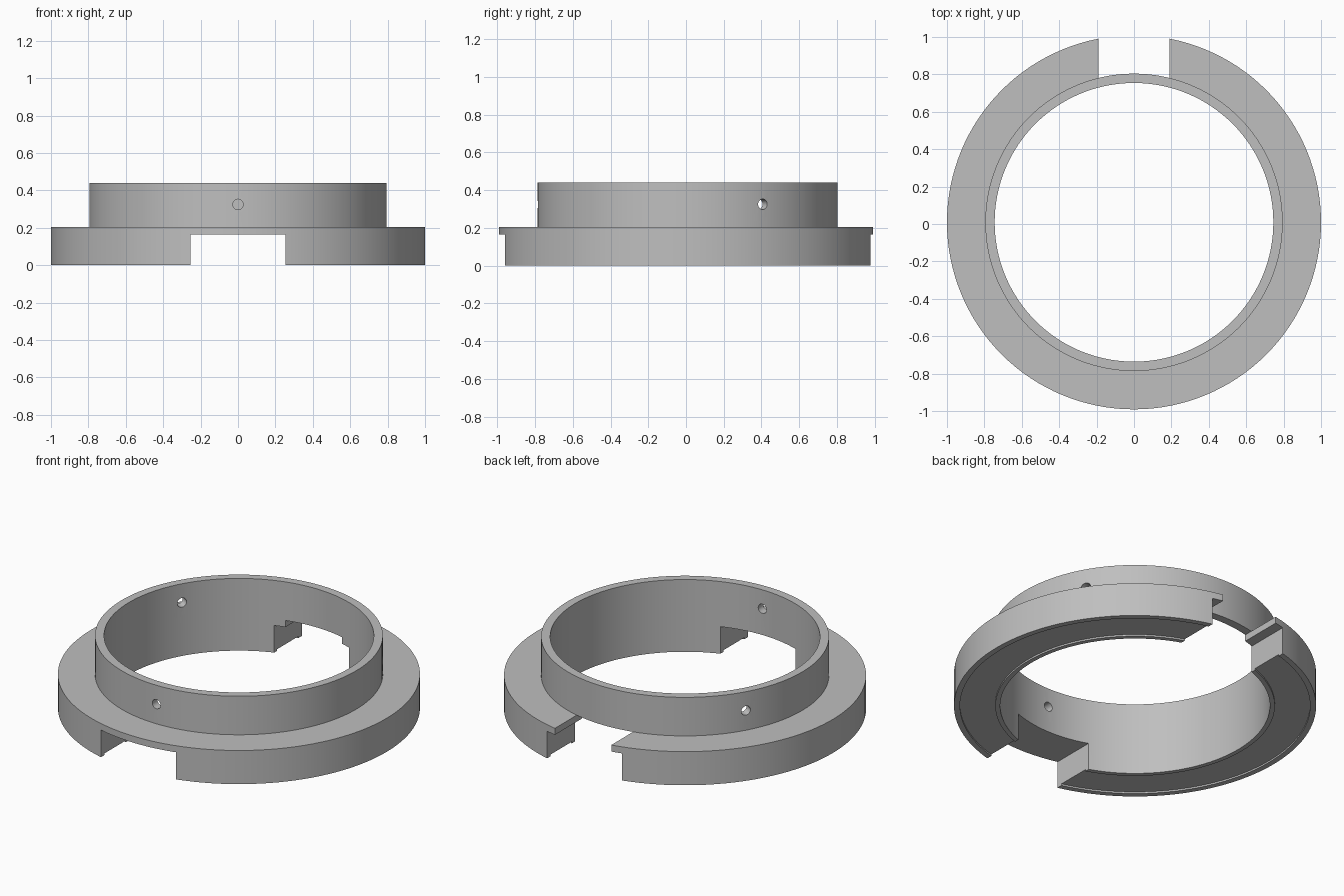
import bpy
import bmesh
import math
from mathutils import Matrix, Vector

cube = bpy.data.objects.get("Cube")
if cube:
    bpy.data.objects.remove(cube, do_unlink=True)

CENTER_Y = 0.009
SEGMENTS = 128
INNER, COLLAR, OUTER = 0.745, 0.795, 1.0
FLANGE_TOP, COLLAR_TOP, LIP_BOTTOM = 0.205, 0.44, 0.165

grey = bpy.data.materials.new("Plain grey")
grey.use_nodes = True
colour = (0.52, 0.52, 0.52, 1)
grey.diffuse_color = colour
grey.node_tree.nodes["Principled BSDF"].inputs["Base Color"].default_value = colour


def add_object(name, bm):
    bmesh.ops.recalc_face_normals(bm, faces=bm.faces)
    mesh = bpy.data.meshes.new(name)
    bm.to_mesh(mesh)
    bm.free()
    mesh.materials.append(grey)
    obj = bpy.data.objects.new(name, mesh)
    bpy.context.collection.objects.link(obj)
    return obj


def lathe(name, profile):
    """Revolve a closed (radius, z) profile around the ring axis."""
    bm = bmesh.new()
    rings = []
    for i in range(SEGMENTS):
        a = math.tau * i / SEGMENTS
        rings.append([bm.verts.new((r * math.cos(a), r * math.sin(a) + CENTER_Y, z))
                      for r, z in profile])
    n = len(profile)
    for i, ring in enumerate(rings):
        following = rings[(i + 1) % SEGMENTS]
        for j in range(n):
            k = (j + 1) % n
            bm.faces.new((ring[j], following[j], following[k], ring[k]))
    return add_object(name, bm)


def box(name, low, high):
    low, high = Vector(low), Vector(high)
    bm = bmesh.new()
    place = Matrix.Translation((low + high) / 2) @ Matrix.Diagonal((*(high - low), 1))
    bmesh.ops.create_cube(bm, size=1, matrix=place)
    return add_object(name, bm)


def pin(name, degrees):
    """Radial cylinder through the collar wall."""
    bm = bmesh.new()
    place = (Matrix.Translation((0, CENTER_Y, 0.325))
             @ Matrix.Rotation(math.radians(degrees), 4, "Z")
             @ Matrix.Translation((0.77, 0, 0))
             @ Matrix.Rotation(math.pi / 2, 4, "Y"))
    bmesh.ops.create_cone(bm, cap_ends=True, segments=32, radius1=0.028,
                          radius2=0.028, depth=0.2, matrix=place)
    return add_object(name, bm)


def cut(obj, cutters):
    for cutter in cutters:
        cutter.hide_render = True
        mod = obj.modifiers.new("Cut", "BOOLEAN")
        mod.operation, mod.solver, mod.object = "DIFFERENCE", "EXACT", cutter
    bpy.context.view_layer.update()
    graph = bpy.context.evaluated_depsgraph_get()
    result = bpy.data.meshes.new_from_object(obj.evaluated_get(graph))
    obj.modifiers.clear()
    obj.data = result
    for cutter in cutters:
        bpy.data.objects.remove(cutter, do_unlink=True)


# Flange with a shallow recess between two rims underneath
flange = lathe("flange", [(INNER, 0), (0.772, 0), (0.772, 0.01), (0.967, 0.01),
                          (0.967, 0), (OUTER, 0), (OUTER, FLANGE_TOP),
                          (INNER, FLANGE_TOP)])
# Wide notches front and back under the lip, narrow slot right through at the back
cut(flange, [
    box("front_notch", (-0.253, -1.2, -0.1), (0.253, -0.4, LIP_BOTTOM)),
    box("back_notch", (-0.253, 0.4, -0.1), (0.253, 1.2, LIP_BOTTOM)),
    box("back_slot", (-0.19, 0.4, -0.2), (0.19, 1.3, 0.3)),
])

# Upright collar with three radial screw holes
collar = lathe("collar", [(INNER, FLANGE_TOP), (COLLAR, FLANGE_TOP),
                          (COLLAR, COLLAR_TOP), (INNER, COLLAR_TOP)])
cut(collar, [pin("screw_hole", angle) for angle in (-90, 30, 150)])

# Smooth round walls, sharp edges
for obj in (flange, collar):
    bpy.ops.object.select_all(action="DESELECT")
    obj.select_set(True)
    bpy.context.view_layer.objects.active = obj
    bpy.ops.object.shade_smooth_by_angle(angle=math.radians(30))
